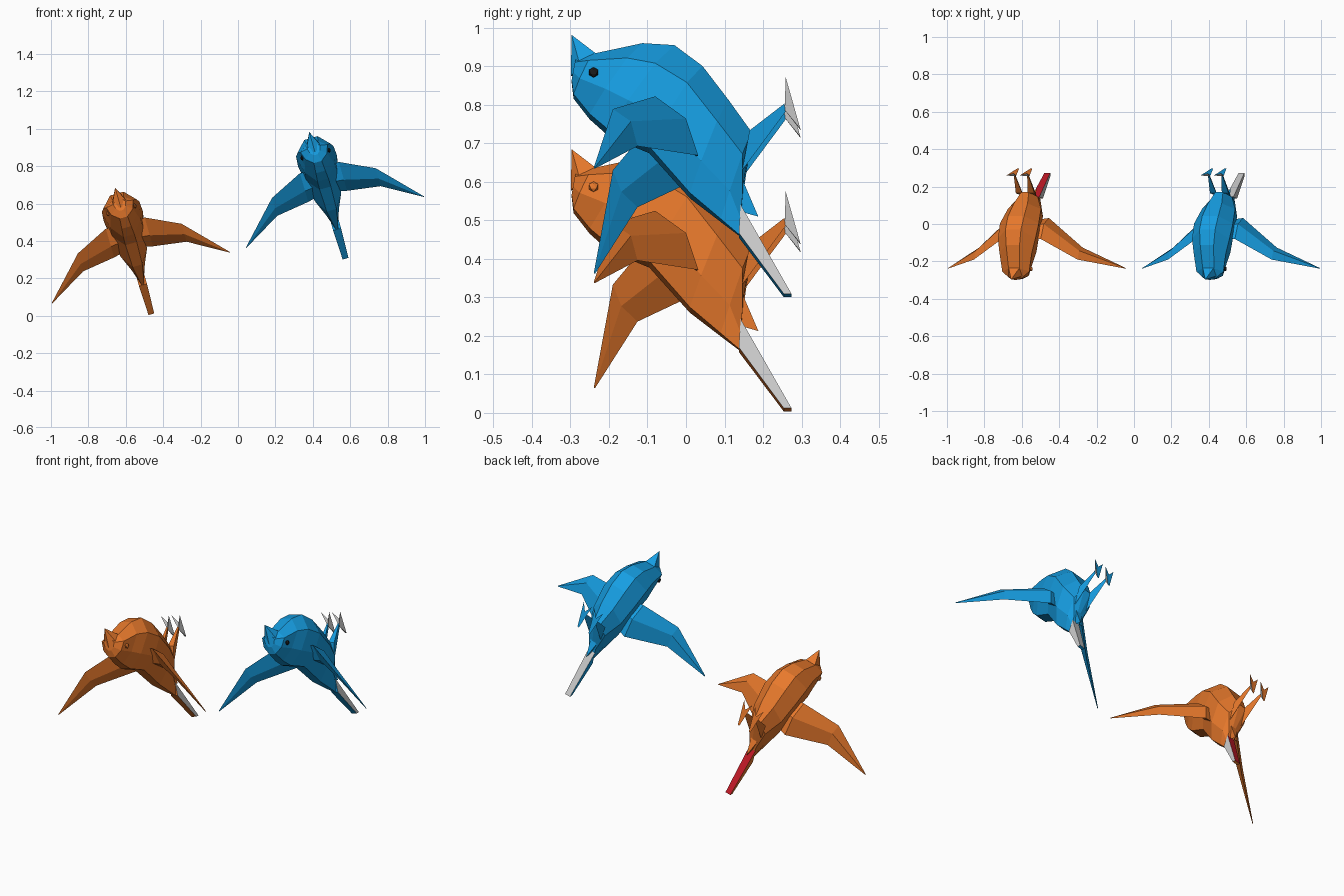
import bpy, bmesh, math
from mathutils import Matrix, Vector

if "Cube" in bpy.data.objects:
    bpy.data.objects.remove(bpy.data.objects["Cube"])


def material(name, rgb):
    m = bpy.data.materials.new(name)
    m.diffuse_color = (*rgb, 1)
    m.use_nodes = True
    m.node_tree.nodes["Principled BSDF"].inputs["Base Color"].default_value = m.diffuse_color
    return m


GREY = material("pale_grey", (0.6, 0.6, 0.6))
BLACK = material("black", (0.01, 0.01, 0.01))
BLUE = material("blue", (0.008, 0.34, 0.76))
ORANGE = material("orange", (0.80, 0.19, 0.025))
RED = material("red", (0.55, 0.01, 0.02))


def build(name, verts, faces, mats, place, slots=None):
    """Flat-shaded mesh with outward normals; slots = material index per face."""
    bm = bmesh.new()
    vs = [bm.verts.new(v) for v in verts]
    for i, f in enumerate(faces):
        face = bm.faces.new([vs[k] for k in f])
        face.material_index = slots[i] if slots else 0
    bmesh.ops.recalc_face_normals(bm, faces=bm.faces)
    me = bpy.data.meshes.new(name)
    bm.to_mesh(me)
    bm.free()
    for m in mats:
        me.materials.append(m)
    ob = bpy.data.objects.new(name, me)
    bpy.context.collection.objects.link(ob)
    ob.matrix_world = place
    return ob


def loft_faces(rings, n):
    """Quads between rings of n points, with both ends capped."""
    faces = [tuple(range(n)), tuple(range((rings - 1) * n, rings * n))]
    for r in range(rings - 1):
        for k in range(n):
            a, b = r * n + k, r * n + (k + 1) % n
            faces.append((a, b, b + n, a + n))
    return faces


# Body sections: top (y, z), bottom (y, z), half width
SECTIONS = [
    ((-.285, .435), (-.297, .375), .035),
    ((-.238, .442), (-.292, .335), .075),
    ((-.113, .468), (-.250, .280), .090),
    ((-.030, .461), (-.200, .235), .104),
    ((.043, .404), (-.095, .190), .108),
    ((.110, .315), (.010, .067), .092),
    ((.170, .233), (.090, .000), .052),
    ((.150, .100), (.138, -.040), .022),
]

# Wing sections: x, then four (y, z) corners: lead, back, trail, under
WING = [
    (.060, (-.075, .300), (-.005, .250), (.025, .155), (-.050, .210)),
    (.108, (-.080, .304), (.000, .244), (.032, .144), (-.050, .205)),
    (.288, (-.190, .218), (-.143, .185), (-.126, .118), (-.168, .160)),
    (.495, (-.239, .002), (-.236, .002), (-.236, -.002), (-.239, -.002)),
]


def bird(tag, place, skin, tail_top, eye_mat):
    # body
    verts = []
    for (ty, tz), (by, bz), w in SECTIONS:
        for k in range(8):
            a = math.radians(22.5 + 45 * k)
            c, s = math.cos(a) / .924, math.sin(a) / .924
            t = (1 + s) / 2
            width = w * (1 if s > 0 else .8 if s > -.5 else .7)
            verts.append((c * width, by + (ty - by) * t, bz + (tz - bz) * t))
    build(tag + "_body", verts, loft_faces(len(SECTIONS), 8), [skin], place)

    # upturned beak
    build(tag + "_beak",
          [(0, -.297, .501), (.03, -.235, .443), (-.03, -.235, .443),
           (-.045, -.275, .405), (0, -.299, .390), (.045, -.275, .405)],
          [(0, 1, 2), (0, 2, 3), (0, 3, 4), (0, 4, 5), (0, 5, 1), (1, 2, 3, 4, 5)],
          [skin], place)

    # rump point under the legs
    build(tag + "_rump_point",
          [(.03, .135, .13), (-.03, .135, .13), (0, .12, .03), (0, .188, .01)],
          [(0, 1, 2), (0, 1, 3), (1, 2, 3), (2, 0, 3)], [skin], place)

    # long tapered tail, coloured on top
    tail = [(.022, .120, .035), (-.022, .120, .035), (-.022, .120, -.035), (.022, .137, -.04),
            (.016, .274, -.203), (-.016, .274, -.203), (-.016, .254, -.203), (.016, .254, -.203)]
    tail[0] = (.022, .142, .036)
    tail[1] = (-.022, .142, .036)
    tail[2] = (-.022, .137, -.04)
    build(tag + "_tail", tail, loft_faces(2, 4), [skin, tail_top, GREY], place,
          [0, 0, 1, 0, 0, 2])

    for side, s in (("right", 1), ("left", -1)):
        # wing
        verts = [(s * x, y, z) for x, *corners in WING for y, z in corners]
        build(f"{tag}_{side}_wing", verts, loft_faces(len(WING), 4), [skin], place)

        # leg, wide at the hip
        verts = [(s * x, y, z) for x, y, z in (
            (.015, .165, .232), (.052, .165, .228), (.036, .146, .125),
            (.033, .256, .304), (.041, .256, .304), (.037, .258, .282))]
        build(f"{tag}_{side}_leg", verts, loft_faces(2, 3), [skin], place)

        # foot: toe fan with its point at the ankle
        verts = [(s * x, y, z) for x, y, z in (
            (.037, .256, .288), (.009, .259, .368), (.037, .270, .325),
            (.065, .259, .368), (.042, .297, .235), (.032, .297, .235))]
        build(f"{tag}_{side}_foot", verts,
              [(0, 1, 2), (0, 2, 3), (0, 3, 4), (0, 4, 5), (0, 5, 1),
               (1, 2, 5), (2, 4, 5), (2, 3, 4)],
              [skin, GREY], place, [1, 1, 1, 1, 1, 0, 0, 0])

        # eye
        me = bpy.data.meshes.new(f"{tag}_{side}_eye")
        bm = bmesh.new()
        bmesh.ops.create_icosphere(bm, subdivisions=1, radius=.014)
        bm.to_mesh(me)
        bm.free()
        me.materials.append(eye_mat)
        ob = bpy.data.objects.new(me.name, me)
        bpy.context.collection.objects.link(ob)
        ob.matrix_world = (place @ Matrix.Translation((s * .076, -.24, .378))
                           @ Matrix.Diagonal((.6, 1, 1, 1)))


# Two identical birds, banked 16 degrees
bank = Matrix.Rotation(math.radians(-16), 4, 'Y')
bird("blue_bird", Matrix.Translation((.519, 0, .5)) @ bank, BLUE, GREY, BLACK)
bird("orange_bird", Matrix.Translation((-.519, 0, .203)) @ bank, ORANGE, RED, ORANGE)
